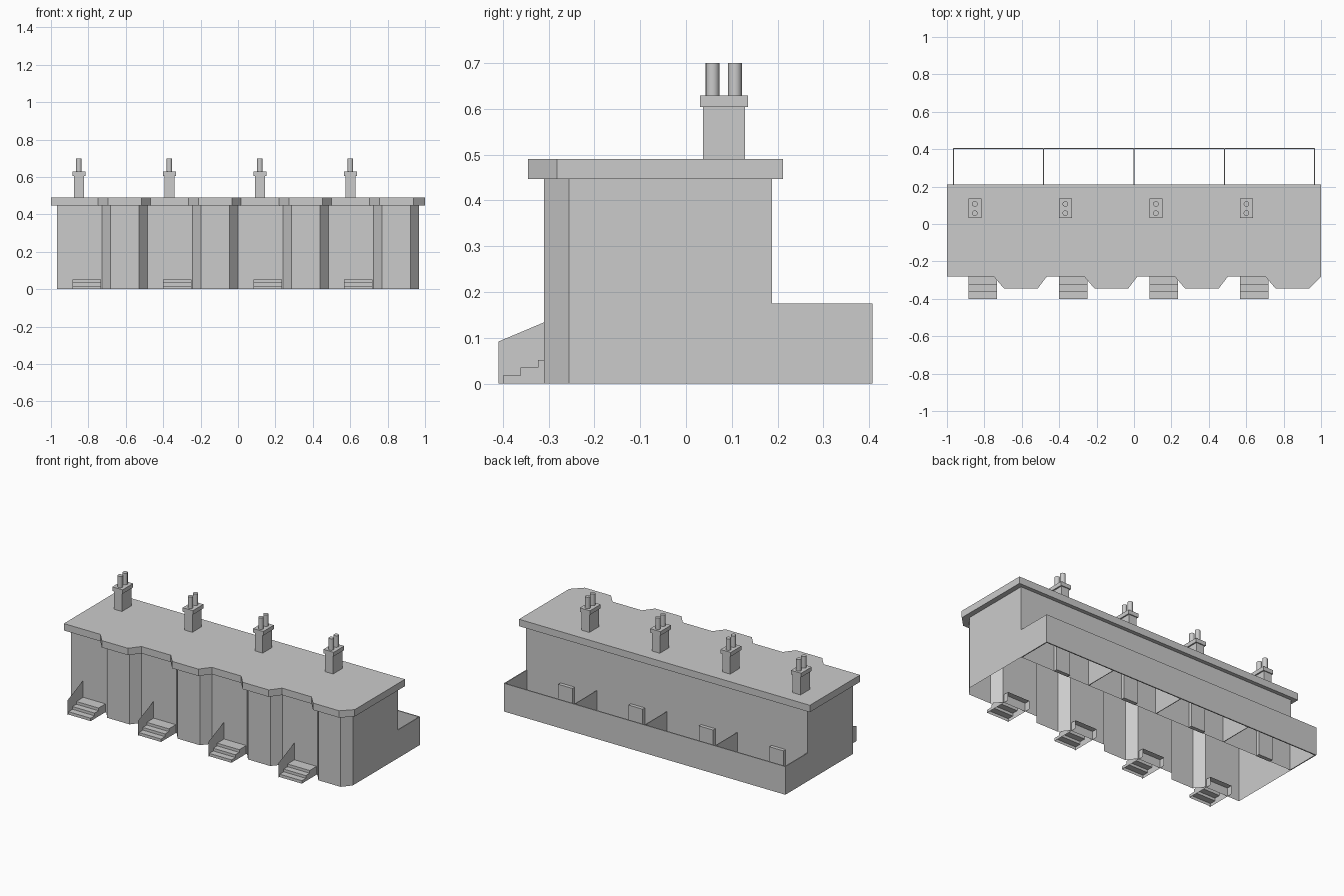
import bpy, bmesh
from mathutils import Vector

if "Cube" in bpy.data.objects:
    bpy.data.objects.remove(bpy.data.objects["Cube"])

PITCH, X0 = 0.484, -0.968
STARTS = [X0 + i * PITCH for i in range(4)]


def finish(name, bm, recalc=True):
    if recalc:
        bmesh.ops.recalc_face_normals(bm, faces=bm.faces)
    me = bpy.data.meshes.new(name)
    bm.to_mesh(me)
    bm.free()
    ob = bpy.data.objects.new(name, me)
    bpy.context.collection.objects.link(ob)
    return ob


def box(name, x0, x1, y0, y1, z0, z1):
    bm = bmesh.new()
    bmesh.ops.create_cube(bm, size=1)
    for v in bm.verts:
        v.co = Vector((x1 if v.co.x > 0 else x0,
                       y1 if v.co.y > 0 else y0,
                       z1 if v.co.z > 0 else z0))
    return finish(name, bm)


def extrude_outline(name, pts, z0, z1, caps):
    bm = bmesh.new()
    lo = [bm.verts.new((x, y, z0)) for x, y in pts]
    hi = [bm.verts.new((x, y, z1)) for x, y in pts]
    n = len(pts)
    for i in range(n):
        j = (i + 1) % n
        bm.faces.new((lo[i], lo[j], hi[j], hi[i]))
    if caps:
        bm.faces.new(lo[::-1])
        bm.faces.new(hi)
    return finish(name, bm, caps)


# Terrace walls with four angled bays (open underneath)
wall = [(0.968, 0.188), (X0, 0.188), (X0, -0.255)]
roof = [(1.0, 0.212), (-1.0, 0.212), (-1.0, -0.282)]
for x in STARTS:
    wall += [(x + 0.241, -0.255), (x + 0.286, -0.31),
             (x + 0.439, -0.31), (x + PITCH, -0.255)]
    roof += [(x + 0.219, -0.282), (x + 0.273, -0.345),
             (x + 0.453, -0.345), (x + 0.501, -0.282)]
roof[-1] = (1.0, -0.282)
extrude_outline("house_walls", wall, 0, 0.447, False)
extrude_outline("roof_slab", roof, 0.447, 0.49, True)

# Back yard walls and dividers
box("yard_back_wall", X0, 0.968, 0.4, 0.407, 0, 0.175)
box("yard_end_wall_left", X0, X0 + 0.006, 0.188, 0.4, 0, 0.175)
box("yard_end_wall_right", 0.962, 0.968, 0.188, 0.4, 0, 0.175)
for i in (1, 2, 3):
    xd = X0 + i * PITCH
    box(f"yard_divider_{i}", xd - 0.002, xd + 0.002, 0.188, 0.4, 0, 0.175)

for i, x in enumerate(STARTS, 1):
    # Back door
    box(f"back_door_{i}", x + 0.151, x + 0.248, 0.186, 0.21, 0, 0.157)

    # Chimney stack, cap and two pots
    cx = x + 0.117
    box(f"chimney_stack_{i}", cx - 0.027, cx + 0.027, 0.037, 0.129, 0.48, 0.604)
    box(f"chimney_cap_{i}", cx - 0.035, cx + 0.035, 0.031, 0.135, 0.604, 0.629)
    for k, cy in enumerate((0.058, 0.107), 1):
        bpy.ops.mesh.primitive_cylinder_add(vertices=16, radius=0.015, depth=0.071,
                                            location=(cx, cy, 0.6645))
        bpy.context.object.name = f"chimney_pot_{i}_{k}"
        bpy.ops.object.shade_smooth_by_angle()

    # Front steps: folded treads with closed sides, open underneath
    a, b = x + 0.083, x + 0.235
    prof = [(-0.4, 0), (-0.4, 0.018), (-0.361, 0.018), (-0.361, 0.035),
            (-0.323, 0.035), (-0.323, 0.052), (-0.22, 0.052)]
    bm = bmesh.new()
    left = [bm.verts.new((a, y, z)) for y, z in prof]
    right = [bm.verts.new((b, y, z)) for y, z in prof]
    for j in range(len(prof) - 1):
        bm.faces.new((left[j], right[j], right[j + 1], left[j + 1]))
    for side, xs in ((left, a), (right, b)):
        bm.faces.new(side + [bm.verts.new((xs, -0.22, 0))])
    finish(f"front_steps_{i}", bm, False)

    # Sloping side wall beside the steps
    bm = bmesh.new()
    rail = [(-0.409, 0), (-0.255, 0), (-0.255, 0.157), (-0.409, 0.092)]
    bm.faces.new([bm.verts.new((a - 0.001, y, z)) for y, z in rail])
    finish(f"step_side_wall_{i}", bm, False)
